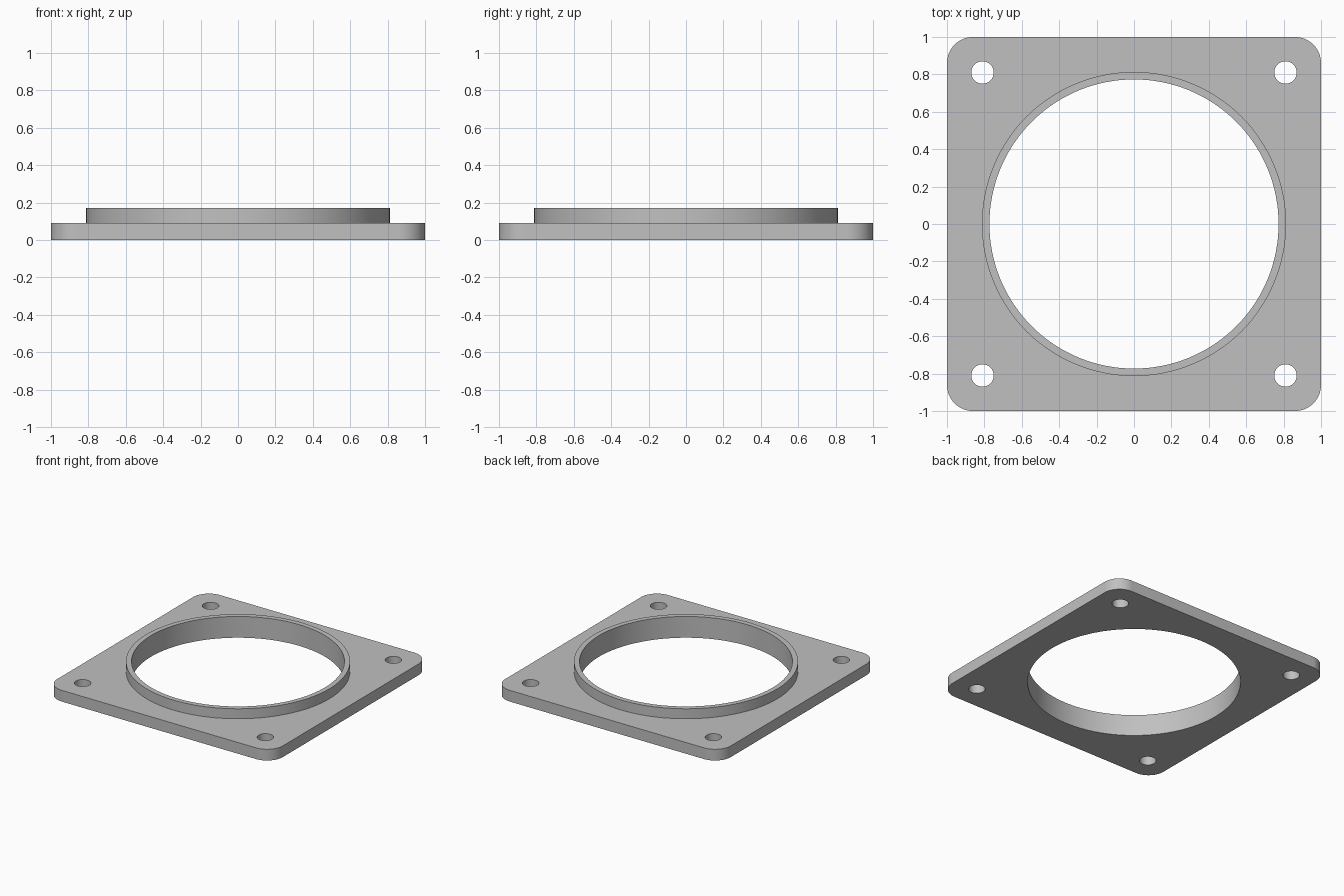
import bpy, bmesh, math

if "Cube" in bpy.data.objects:
    bpy.data.objects.remove(bpy.data.objects["Cube"])

PLATE_TOP, COLLAR_TOP = 0.09, 0.17
BORE_R, COLLAR_R = 0.773, 0.813
HOLE_R, HOLE_POS, CORNER_R = 0.06, 0.81, 0.14

bm = bmesh.new()


def arc(cx, cy, r, start, sweep, steps):
    return [(cx + r * math.cos(start + sweep * i / steps),
             cy + r * math.sin(start + sweep * i / steps)) for i in range(steps)]


def circle(cx, cy, r, steps):
    return arc(cx, cy, r, 0, math.tau, steps)


def loop(points, z):
    verts = [bm.verts.new((x, y, z)) for x, y in points]
    edges = [bm.edges.new((verts[i - 1], verts[i])) for i in range(len(verts))]
    return verts, edges


def wall(a, b):
    va, vb = a[0], b[0]
    for i in range(len(va)):
        bm.faces.new((va[i - 1], va[i], vb[i], vb[i - 1]))


def cap(loops):
    bmesh.ops.triangle_fill(bm, use_beauty=True, use_dissolve=False,
                            edges=[e for l in loops for e in l[1]])


# Rounded square outline and four screw holes
c = 1 - CORNER_R
outline = []
for k, (sx, sy) in enumerate([(1, 1), (-1, 1), (-1, -1), (1, -1)]):
    start = k * math.pi / 2
    outline += arc(sx * c, sy * c, CORNER_R, start, math.pi / 2, 16)
    outline.append((sx * c + CORNER_R * math.cos(start + math.pi / 2),
                    sy * c + CORNER_R * math.sin(start + math.pi / 2)))
shapes = [outline] + [circle(x * HOLE_POS, y * HOLE_POS, HOLE_R, 32)
                      for x in (-1, 1) for y in (-1, 1)]
bore, collar = circle(0, 0, BORE_R, 128), circle(0, 0, COLLAR_R, 128)

# Plate: side walls, hole walls, underside and top
low = [loop(s, 0) for s in shapes]
high = [loop(s, PLATE_TOP) for s in shapes]
for a, b in zip(low, high):
    wall(a, b)
bore_low, collar_low = loop(bore, 0), loop(collar, PLATE_TOP)
cap(low + [bore_low])
cap(high + [collar_low])

# Raised collar around the bore
bore_high, collar_high = loop(bore, COLLAR_TOP), loop(collar, COLLAR_TOP)
wall(bore_low, bore_high)
wall(collar_low, collar_high)
wall(bore_high, collar_high)

bmesh.ops.recalc_face_normals(bm, faces=bm.faces)
mesh = bpy.data.meshes.new("flange_plate")
bm.to_mesh(mesh)
bm.free()

gray = bpy.data.materials.new("light gray")
gray.diffuse_color = (0.53, 0.53, 0.53, 1)
gray.use_nodes = True
gray.node_tree.nodes["Principled BSDF"].inputs["Base Color"].default_value = gray.diffuse_color
mesh.materials.append(gray)
flange = bpy.data.objects.new("flange_plate", mesh)
bpy.context.collection.objects.link(flange)
bpy.context.view_layer.objects.active = flange
flange.select_set(True)
bpy.ops.object.shade_smooth_by_angle(angle=math.radians(30))
